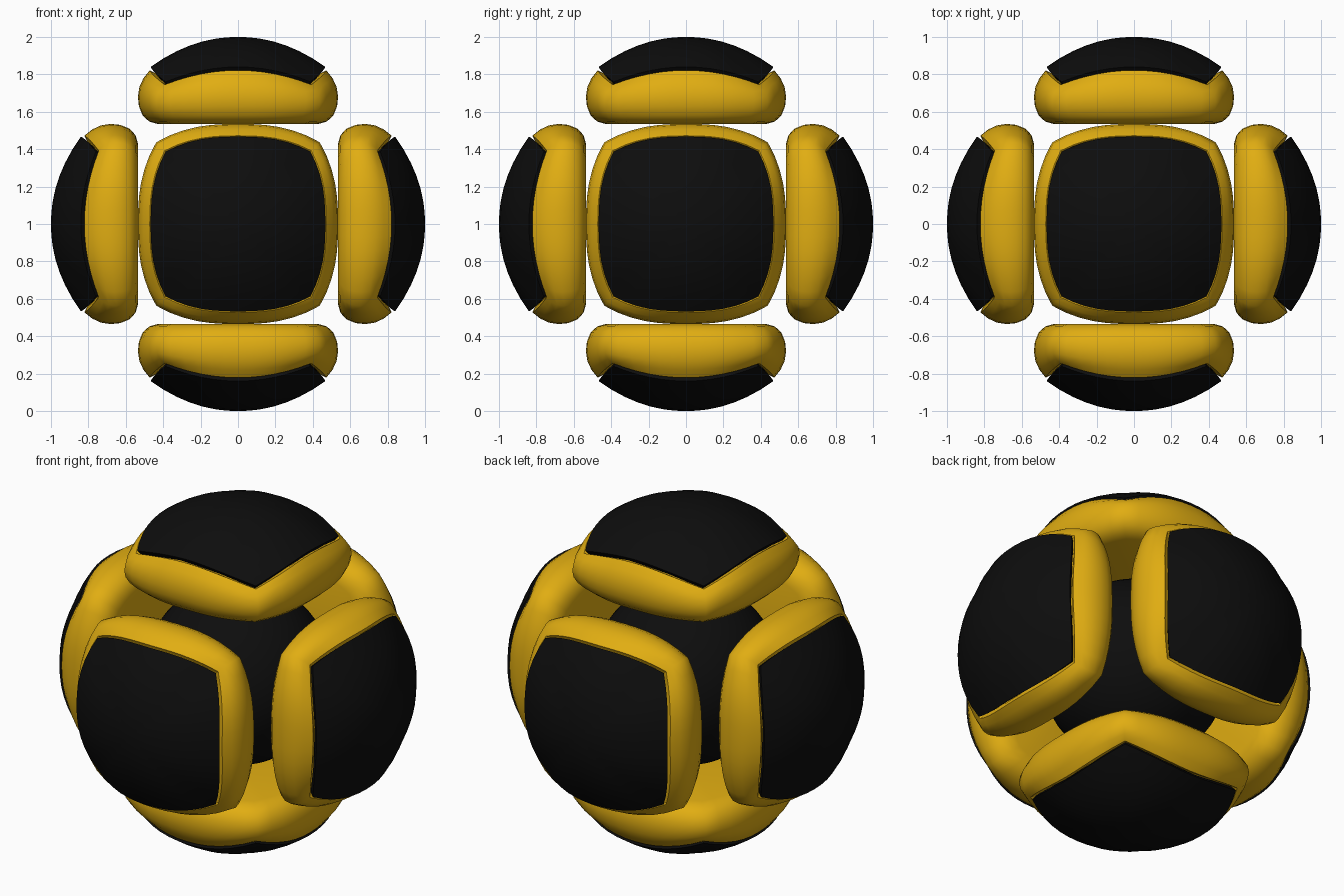
import bpy, bmesh, math
from mathutils import Matrix, Vector

if "Cube" in bpy.data.objects:
    bpy.data.objects.remove(bpy.data.objects["Cube"])

SIDE_STEPS = 12
CENTRE = Matrix.Translation((0, 0, 1))


def material(name, rgb):
    mat = bpy.data.materials.new(name)
    mat.diffuse_color = (*rgb, 1)
    mat.use_nodes = True
    mat.node_tree.nodes["Principled BSDF"].inputs["Base Color"].default_value = mat.diffuse_color
    return mat


yellow = material("yellow", (0.75, 0.42, 0.006))
black = material("black", (0.004, 0.004, 0.004))


def ring(mid, corner, z_mid, z_corner):
    """Rounded square loop that bows out and up at the middle of each side."""
    pts = []
    for side in range(4):
        turn = Matrix.Rotation(side * math.pi / 2, 3, 'Z')
        for i in range(SIDE_STEPS):
            s = 2 * i / SIDE_STEPS - 1
            out = mid - (mid - corner) * abs(s) ** 2.6
            z = z_mid - (z_mid - z_corner) * s * s
            pts.append(turn @ Vector((out, corner * s, z)))
    return pts


def lofted(name, rings, pole, matrix, mat):
    """Skin the rings in order and close the first one with a pole."""
    bm = bmesh.new()
    loops = [[bm.verts.new(p) for p in r] for r in rings]
    n = len(loops[0])
    tip = bm.verts.new(pole)
    for i in range(n):
        j = (i + 1) % n
        bm.faces.new((tip, loops[0][i], loops[0][j]))
        for a, b in zip(loops, loops[1:]):
            bm.faces.new((a[i], b[i], b[j], a[j]))
    bm.faces.new(loops[-1])
    bmesh.ops.recalc_face_normals(bm, faces=bm.faces)
    mesh = bpy.data.meshes.new(name)
    bm.to_mesh(mesh)
    bm.free()
    mesh.materials.append(mat)
    obj = bpy.data.objects.new(name, mesh)
    obj.matrix_world = matrix
    bpy.context.collection.objects.link(obj)
    smooth(obj)


def smooth(obj):
    bpy.ops.object.select_all(action='DESELECT')
    obj.select_set(True)
    bpy.context.view_layer.objects.active = obj
    bpy.ops.object.shade_smooth_by_angle(angle=math.radians(40))


# Cushion profile from flat floor to the groove: mid, corner, z_mid, z_corner
cushion = [ring(*r) for r in (
    (0.43, 0.350, 0.535, 0.535),
    (0.475, 0.385, 0.548, 0.546),
    (0.51, 0.415, 0.58, 0.572),
    (0.53, 0.432, 0.63, 0.61),
    (0.535, 0.437, 0.68, 0.65),
    (0.527, 0.432, 0.735, 0.69),
    (0.505, 0.417, 0.78, 0.722),
    (0.472, 0.392, 0.822, 0.745),
    (0.44, 0.365, 0.805, 0.73))]

# Domed cap with a short edge tucked into the groove
cap = [ring(0.467 * t, 0.387 * t,
            1 - 0.16 * t ** 2.1, 1 - 0.24 * t ** 2.1)
       for t in (0.12, 0.25, 0.4, 0.55, 0.7, 0.85, 1)]
cap.append(ring(0.445, 0.37, 0.815, 0.735))

# Six identical pads around the core
half = math.pi / 2
pads = {
    "top": Matrix.Identity(4),
    "bottom": Matrix.Rotation(math.pi, 4, 'X'),
    "front": Matrix.Rotation(half, 4, 'X'),
    "back": Matrix.Rotation(-half, 4, 'X'),
    "right": Matrix.Rotation(half, 4, 'Y'),
    "left": Matrix.Rotation(-half, 4, 'Y'),
}
for side, turn in pads.items():
    lofted(side + "_cushion", cushion, (0, 0, 0.535), CENTRE @ turn, yellow)
    lofted(side + "_cap", cap, (0, 0, 1), CENTRE @ turn, black)

# Dark inner core seen through the gaps
bpy.ops.mesh.primitive_uv_sphere_add(segments=48, ring_count=24, radius=0.5,
                                     location=(0, 0, 1))
core = bpy.context.object
core.name = "core"
core.data.materials.append(black)
smooth(core)
